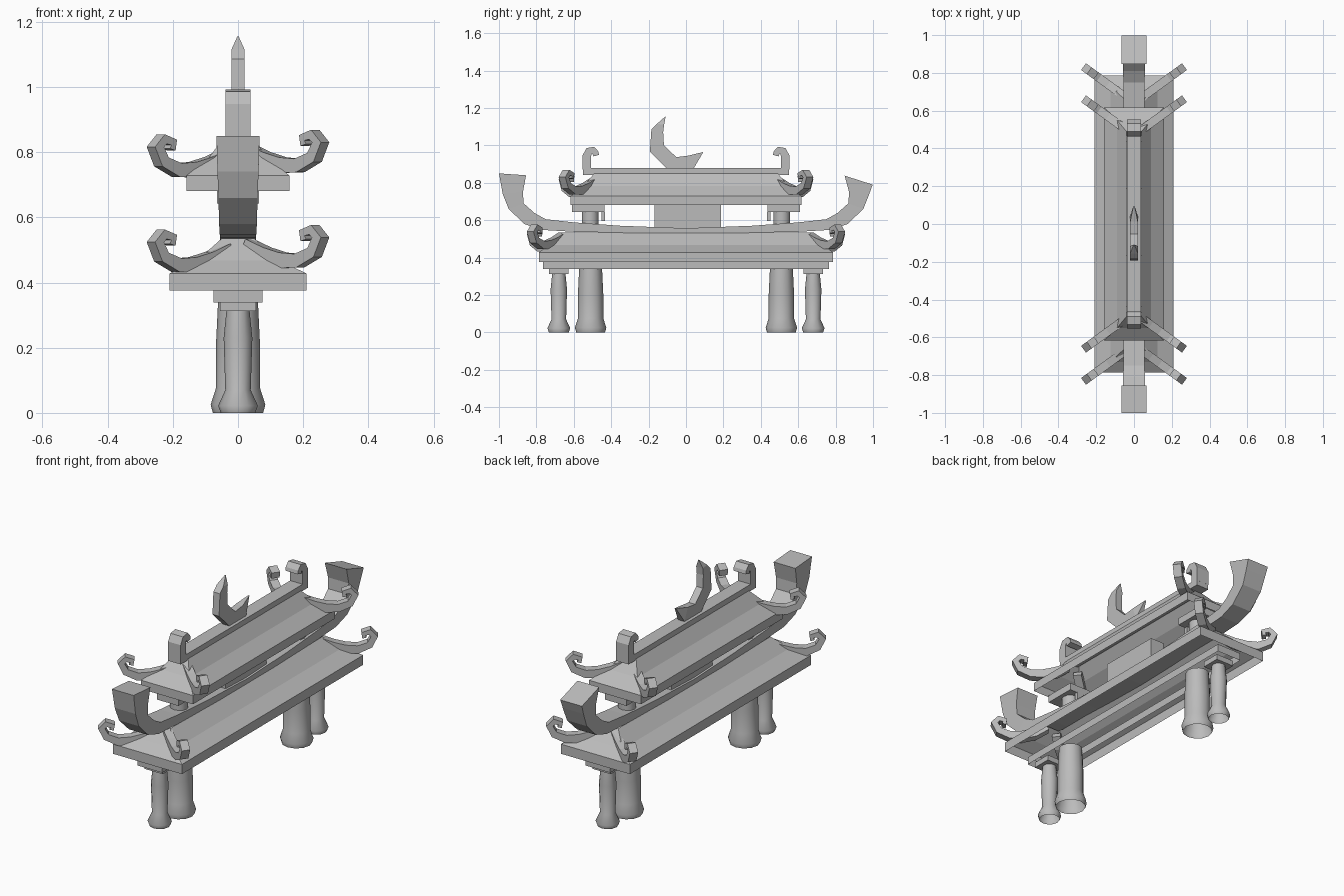
import bpy, bmesh, math
from mathutils import Vector

cube = bpy.data.objects.get("Cube")
if cube:
    bpy.data.objects.remove(cube, do_unlink=True)

STONE = bpy.data.materials.new("grey_stone")
STONE.use_nodes = True
GREY = (0.5, 0.5, 0.5, 1)
STONE.diffuse_color = GREY
STONE.node_tree.nodes["Principled BSDF"].inputs["Base Color"].default_value = GREY


def finish(name, bm, smooth=False):
    bmesh.ops.remove_doubles(bm, verts=bm.verts, dist=0.0005)
    bmesh.ops.recalc_face_normals(bm, faces=bm.faces)
    mesh = bpy.data.meshes.new(name)
    bm.to_mesh(mesh)
    bm.free()
    mesh.materials.append(STONE)
    ob = bpy.data.objects.new(name, mesh)
    bpy.context.collection.objects.link(ob)
    if smooth:
        bpy.ops.object.select_all(action='DESELECT')
        ob.select_set(True)
        bpy.context.view_layer.objects.active = ob
        bpy.ops.object.shade_smooth_by_angle(angle=math.radians(50))


def loft(name, rings, smooth=False, closed=True):
    """Skin closed rings of equal length, with or without end caps."""
    bm = bmesh.new()
    vs = [[bm.verts.new(p) for p in ring] for ring in rings]
    n = len(vs[0])
    for a, b in zip(vs, vs[1:]):
        for i in range(n):
            j = (i + 1) % n
            bm.faces.new((a[i], a[j], b[j], b[i]))
    if closed:
        bm.faces.new(vs[0])
        bm.faces.new(vs[-1])
    finish(name, bm, smooth)


def tiers(name, levels, y=0, closed=True):
    """Stack of rectangles: (half x, half y, z)."""
    loft(name, [[(sx * hx, y + sy * hy, z) for sx, sy in
                 ((-1, -1), (1, -1), (1, 1), (-1, 1))] for hx, hy, z in levels], closed=closed)


def turned(name, profile, y, sides=12):
    """Hollow round part from (radius, z)."""
    loft(name, [[(r * math.cos(math.tau * i / sides), y + r * math.sin(math.tau * i / sides), z)
                 for i in range(sides)] for r, z in profile], True, False)


def strip(name, pairs, origin=(0, 0, 0), along=(0, 1)):
    """Band in a vertical plane: (outer point, inner point, half width)."""
    d = Vector((along[0], along[1], 0)).normalized()
    side = Vector((-d.y, d.x, 0))
    up = Vector((0, 0, 1))
    rings = []
    for outer, inner, w in pairs:
        o, i = [Vector(origin) + d * p[0] + up * p[1] for p in (outer, inner)]
        rings.append([o - side * w, o + side * w, i + side * w, i - side * w])
    loft(name, rings)


def path_pairs(path, w):
    """Offset a centre line (u, z, thickness) to both sides."""
    pairs = []
    for k, (u, z, t) in enumerate(path):
        a, b = path[max(k - 1, 0)], path[min(k + 1, len(path) - 1)]
        n = Vector((b[1] - a[1], a[0] - b[0])).normalized() * t / 2
        pairs.append(((u + n.x, z + n.y), (u - n.x, z - n.y), w))
    return pairs


# Curling corner bracket: distance outward, height, thickness
CURL = [(.01, .52, .03), (.075, .486, .046), (.14, .468, .048), (.205, .467, .042),
        (.263, .492, .036), (.286, .538, .034), (.262, .562, .03), (.23, .552, .026),
        (.236, .53, .022)]
HOOK = [(.53, .87, .045), (.53, .945, .045), (.518, .969, .043),
        (.495, .975, .036), (.484, .96, .034), (.48, .945, .032)]

for s, end in ((-1, "front"), (1, "back")):
    # Legs and their capitals
    turned(end + "_main_column", [(.077, 0), (.084, .025), (.068, .075), (.068, .2), (.061, .345)], s * .51)
    turned(end + "_outer_column", [(.053, 0), (.061, .022), (.039, .07), (.044, .23), (.035, .318)], s * .68)
    tiers(end + "_outer_capital", [(.055, .052, .312), (.055, .052, .342)], s * .68)
    # Supports between the roofs
    turned(end + "_upper_post", [(.045, .56), (.045, .65)], s * .512)
    tiers(end + "_upper_capital", [(.065, .087, .643), (.065, .087, .683)], s * .522)
    tiers(end + "_wedge", [(.02, .01, .595), (.02, .01, .644)], s * .442)
    # Hooks at the top ridge ends
    strip(end + "_ridge_hook", path_pairs(HOOK, .038), along=(0, s))
    # Corner brackets on both roofs
    for sx, side, drop in ((-1, "right", .014), (1, "left", 0)):
        for level, y, rise in (("lower", .655, 0), ("upper", .485, .292)):
            strip("_".join((level, end, side, "bracket")), path_pairs(CURL, .022),
                  (sx * .022, s * y, rise - drop), (sx * .81, s * .588))

# Open lower frame and hollow hipped roof
tiers("lower_frame", [(.075, .765, .338), (.075, .765, .38)], closed=False)
tiers("lower_roof", [(.21, .787, .375), (.21, .787, .428), (.125, .73, .468), (.05, .66, .535)],
      closed=False)

# Upswept ridge beam, wide at the horns
HALF = [((0, .525), (0, .557), .055), ((.35, .533), (.35, .57), .055),
        ((.6, .538), (.6, .588), .055), ((.77, .548), (.75, .605), .056),
        ((.865, .58), (.81, .638), .058), ((.948, .66), (.868, .69), .06),
        ((.98, .74), (.872, .75), .063)]
front = [((-o[0], o[1]), (-i[0], i[1]), w) for o, i, w in HALF[:0:-1]]
strip("upswept_beam", [((-1, .85), (-.855, .84), .066)] + front + HALF
      + [((.998, .79), (.848, .838), .066)])

# Middle block, hollow upper roof and top ridge
tiers("middle_block", [(.042, .178, .55), (.042, .178, .683)], .01)
tiers("upper_roof", [(.158, .617, .68), (.158, .617, .728), (.09, .55, .782), (.04, .49, .85)],
      closed=False)
tiers("top_ridge", [(.038, .552, .842), (.038, .552, .878)])

# Crescent ornament
strip("crescent", [((-.11, 1.155), (-.109, 1.153), .002), ((-.155, 1.115), (-.117, 1.11), .02),
                   ((-.185, 1.085), (-.122, 1.07), .02), ((-.193, .965), (-.118, 1), .02),
                   ((-.105, .878), (-.052, .937), .02), ((.042, .878), (.012, .945), .02),
                   ((.093, .965), (.091, .964), .004)])
